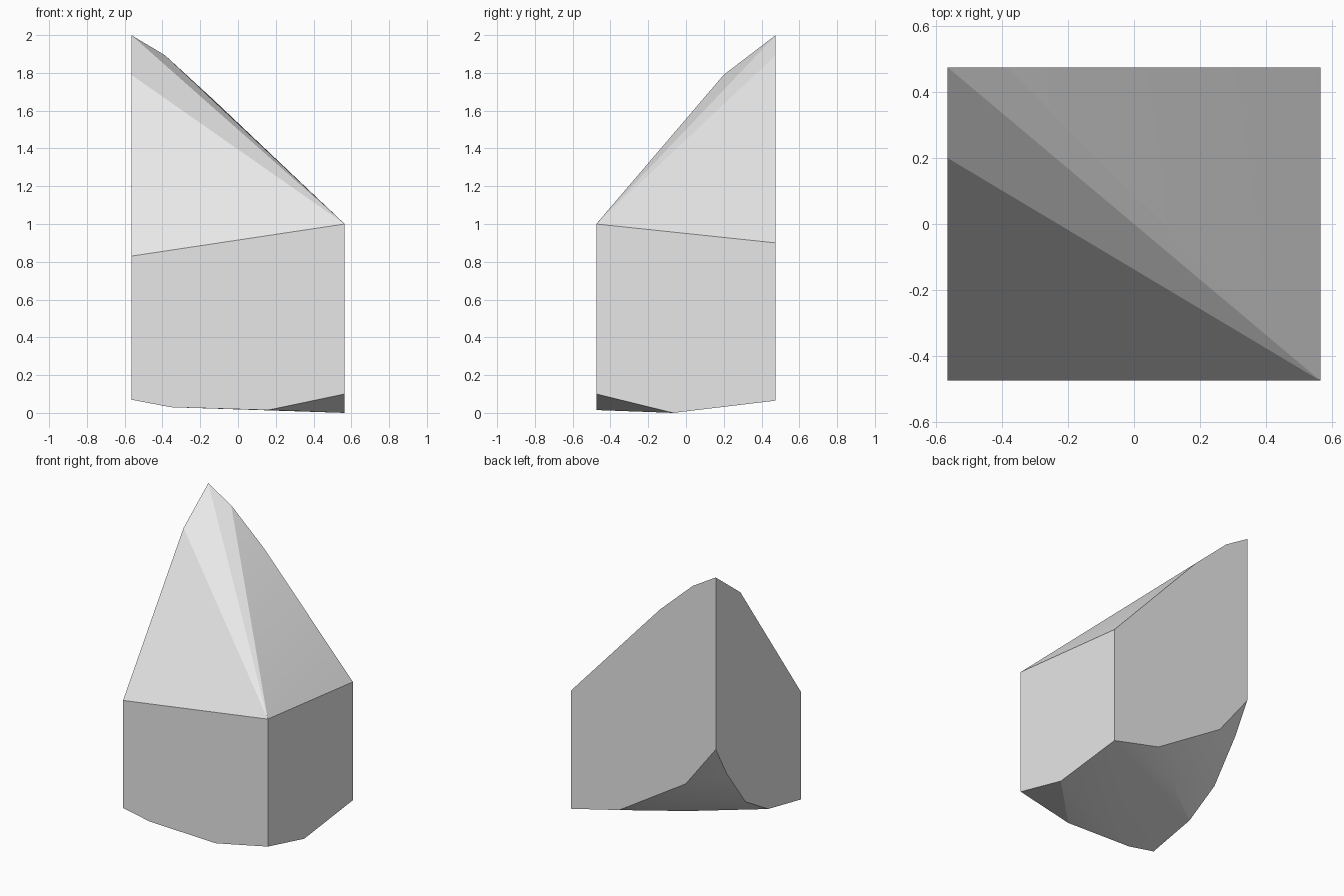
import bpy, bmesh, math

cube = bpy.data.objects.get("Cube")
if cube:
    bpy.data.objects.remove(cube, do_unlink=True)

W, D = 0.565, 0.475  # half width and half depth of the block

# Corner and rim points, grouped by the upright wall they lie on
front_wall = [(x, -D, z) for x, z in [
    (W, 1.0), (W, 0.10), (0.16, 0.015), (-0.355, 0.03), (-W, 0.07), (-W, 0.83)]]
left_wall = [(-W, y, z) for y, z in [
    (0.20, 1.79), (D, 2.0), (D, 0.785), (0.35, 0.565), (0.143, 0.29), (-0.11, 0.142)]]
back_wall = [(x, D, z) for x, z in [
    (-0.386, 1.893), (-0.13, 1.658), (W, 0.90), (W, 0.065), (0.19, 0.156), (-0.33, 0.48)]]
right_wall = [(W, -0.068, 0.0)]
underside = [(-0.15, 0.20, 0.135)]

# Convex faceted block wrapped around those points
bm = bmesh.new()
for p in front_wall + left_wall + back_wall + right_wall + underside:
    bm.verts.new(p)
hull = bmesh.ops.convex_hull(bm, input=list(bm.verts))
loose = [v for v in bm.verts if not v.link_faces]
bmesh.ops.delete(bm, geom=loose, context='VERTS')

# Merge the flat walls into single faces
bmesh.ops.dissolve_limit(bm, angle_limit=math.radians(0.5),
                         verts=list(bm.verts), edges=list(bm.edges))
bmesh.ops.recalc_face_normals(bm, faces=list(bm.faces))
mesh = bpy.data.meshes.new("stone_block")
bm.to_mesh(mesh)
bm.free()

block = bpy.data.objects.new("stone_block", mesh)
bpy.context.collection.objects.link(block)

# Plain light grey
grey = bpy.data.materials.new("light_grey")
grey.use_nodes = True
grey.diffuse_color = (0.8, 0.8, 0.8, 1)
grey.node_tree.nodes["Principled BSDF"].inputs["Base Color"].default_value = (0.8, 0.8, 0.8, 1)
mesh.materials.append(grey)

# Soften only the shallow facet edges
bpy.ops.object.select_all(action='DESELECT')
block.select_set(True)
bpy.context.view_layer.objects.active = block
bpy.ops.object.shade_smooth_by_angle(angle=math.radians(18))
